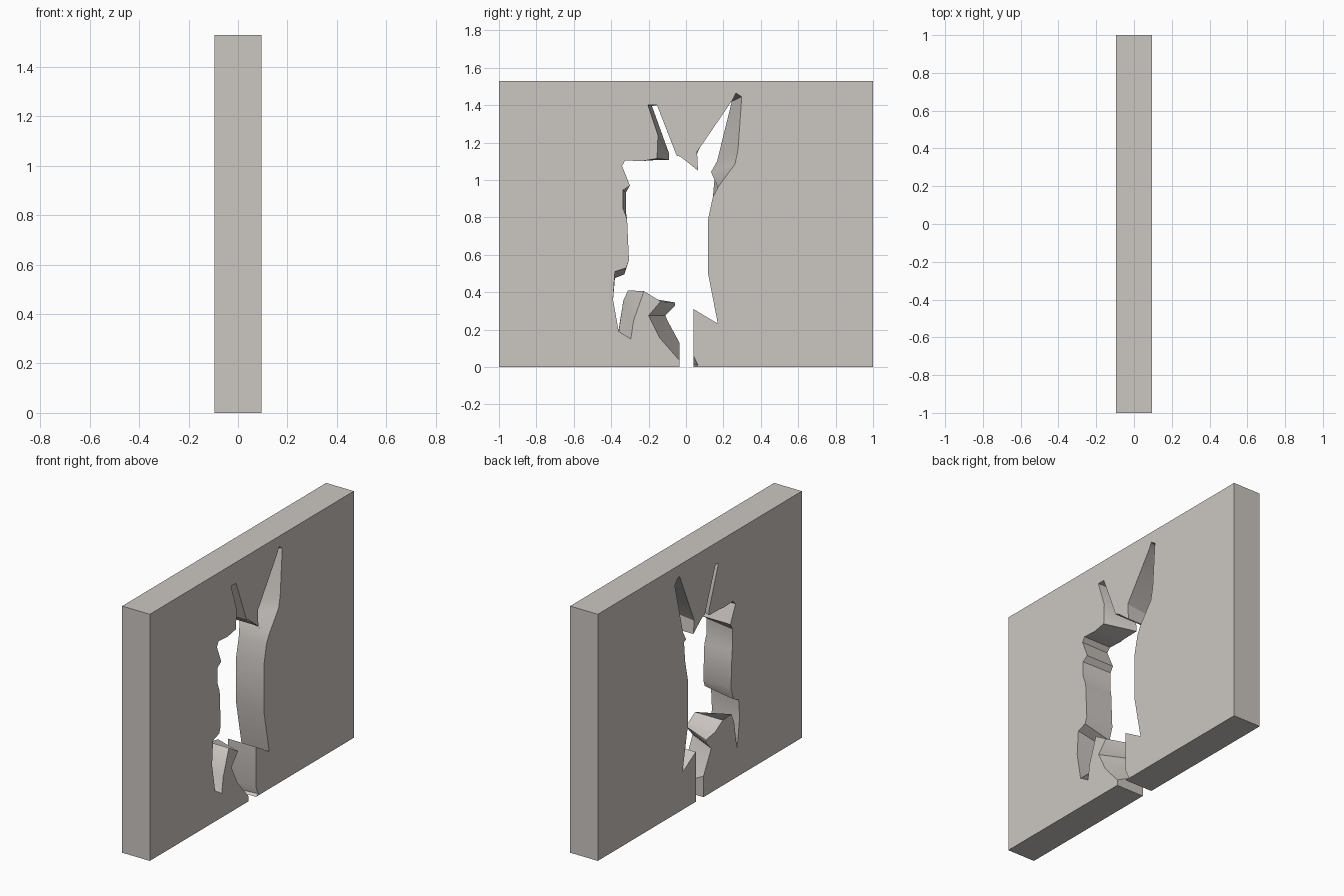
import bpy, bmesh

HALF_T, HALF_W, HEIGHT = 0.095, 1.0, 1.53

# Ragged silhouette hole. Each point is (y, z) on the front skin,
# optionally followed by (y, z) on the rear skin where the cut slants.
left_leg = [
    (-.035, 0), (-.035, .035, -.035, .13), (-.14, .155, -.10, .25),
    (-.20, .275, -.11, .275), (-.14, .345, -.06, .325),
    (-.135, .35, -.06, .345), (-.15, .36), (-.225, .405),
    (-.28, .25, -.31, .41), (-.295, .15, -.335, .355),
    (-.36, .19, -.365, .17), (-.39, .36)]
left_side = [
    (-.38, .51, -.38, .475), (-.32, .53, -.33, .495), (-.305, .57),
    (-.315, .79), (-.337, .85, -.32, .82), (-.337, .945, -.32, .935),
    (-.30, .97), (-.342, 1.075, -.35, 1.08), (-.325, 1.105), (-.235, 1.10)]
left_ear = [
    (-.20, 1.107, -.195, 1.105), (-.155, 1.115, -.09, 1.107),
    (-.15, 1.24, -.09, 1.14), (-.203, 1.40, -.182, 1.395), (-.155, 1.40),
    (-.05, 1.13), (-.03, 1.125), (.064, 1.05), (.059, 1.15, .055, 1.13)]
right_ear = [
    (.25, 1.43, .20, 1.46), (.267, 1.465, .22, 1.45),
    (.298, 1.445, .245, 1.42), (.278, 1.16, .166, 1.10),
    (.262, 1.085, .134, 1.043), (.17, .96, .155, 1.035), (.144, .91)]
right_side = [
    (.118, .79), (.118, .50), (.17, .232), (.04, .31),
    (.04, .06), (.064, .01, .04, .012), (.04, 0)]
outer = [(HALF_W, 0), (HALF_W, HEIGHT), (-HALF_W, HEIGHT), (-HALF_W, 0)]
outline = left_leg + left_side + left_ear + right_ear + right_side + outer

# One material for the whole slab
mat = bpy.data.materials.new("warm grey plaster")
mat.diffuse_color = (.60, .565, .535, 1)

# Slab: front skin, rear skin and the bridging walls
bm = bmesh.new()
front = [bm.verts.new((HALF_T, p[0], p[1])) for p in outline]
rear = [bm.verts.new((-HALF_T, p[-2], p[-1])) for p in outline]
bm.faces.new(front)
bm.faces.new(rear[::-1])
for i in range(len(outline)):
    j = (i + 1) % len(outline)
    bm.faces.new((front[i], rear[i], rear[j], front[j]))
bmesh.ops.recalc_face_normals(bm, faces=bm.faces[:])

mesh = bpy.data.meshes.new("wall_with_hole")
bm.to_mesh(mesh)
bm.free()
mesh.materials.append(mat)
wall = bpy.data.objects.new("wall_with_hole", mesh)
bpy.context.collection.objects.link(wall)

# Soften only the gentle bends inside the cut
bpy.context.view_layer.objects.active = wall
wall.select_set(True)
bpy.ops.object.shade_smooth_by_angle(angle=0.52)
